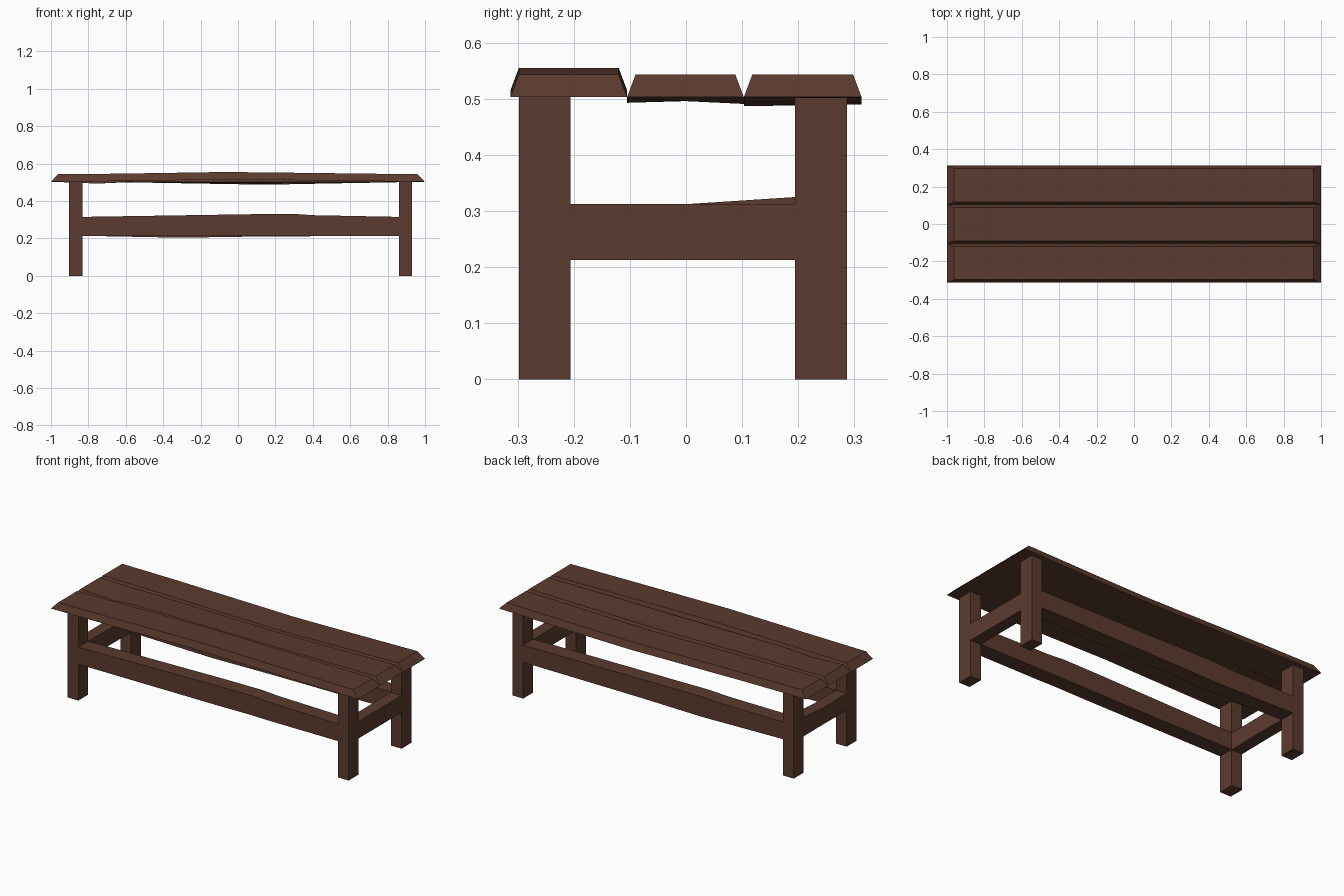
import bpy, bmesh

if "Cube" in bpy.data.objects:
    bpy.data.objects.remove(bpy.data.objects["Cube"])

wood = bpy.data.materials.new("dark brown wood")
wood.diffuse_color = (0.105, 0.044, 0.028, 1)
wood.use_nodes = True
wood.node_tree.nodes["Principled BSDF"].inputs["Base Color"].default_value = wood.diffuse_color


def loft(name, rings):
    """Closed beam through four-point cross-sections."""
    bm = bmesh.new()
    loops = [[bm.verts.new(p) for p in ring] for ring in rings]
    for a, b in zip(loops, loops[1:]):
        for i in range(4):
            j = (i + 1) % 4
            bm.faces.new((a[i], a[j], b[j], b[i]))
    bm.faces.new(loops[0])
    bm.faces.new(loops[-1])
    bmesh.ops.recalc_face_normals(bm, faces=bm.faces)
    mesh = bpy.data.meshes.new(name)
    bm.to_mesh(mesh)
    bm.free()
    mesh.materials.append(wood)
    obj = bpy.data.objects.new(name, mesh)
    bpy.context.collection.objects.link(obj)
    return obj


def plank(name, y0, y1, stations):
    """Seat board with bevelled top; stations are (x, z shift at y0, z shift at y1)."""
    rings = []
    for x, s0, s1 in stations:
        xt = max(-0.963, min(0.96, x))
        rings.append([(x, y0, 0.503 + s0), (x, y1, 0.503 + s1),
                      (xt, y1 - 0.015, 0.543 + s1), (xt, y0 + 0.015, 0.543 + s0)])
    loft(name, rings)


def rail(name, axis, a0, a1, stations):
    """Rough rail along x or y; stations are (position, bottom z, top z)."""
    rings = []
    for t, zb, zt in stations:
        ring = [(a0, zb), (a1, zb), (a1, zt), (a0, zt)]
        rings.append([(t, a, z) if axis == "x" else (a, t, z) for a, z in ring])
    loft(name, rings)


# seat planks, slightly warped
plank("front_seat_plank", -0.313, -0.105,
      [(-1, 0, 0), (-0.65, .003, .003), (-0.07, .012, .012), (0.3, .008, .008), (1, 0, 0)])
plank("middle_seat_plank", -0.105, 0.103,
      [(-1, 0, 0), (-0.75, -.010, -.004), (-0.6, 0, -.003), (0.15, -.002, -.012), (1, 0, 0)])
plank("back_seat_plank", 0.103, 0.313,
      [(-1, 0, 0), (-0.6, -.003, -.002), (0.15, -.016, -.013), (0.4, -.011, -.010), (1, 0, 0)])

# legs
left, right = (-0.903, -0.832), (0.86, 0.93)
front, back = (-0.298, -0.206), (0.194, 0.287)
for xn, xs in (("left", left), ("right", right)):
    for yn, ys in (("front", front), ("back", back)):
        rail(f"{yn}_{xn}_leg", "y", *xs, [(ys[0], 0, 0.505), (ys[1], 0, 0.505)])

# long rails between the legs
rail("front_rail", "x", *front,
     [(left[1], .214, .315), (0.05, .214, .329), (0.3, .216, .331), (0.4, .214, .324), (right[0], .214, .315)])
rail("back_rail", "x", *back,
     [(left[1], .214, .315), (-0.42, .206, .317), (-0.3, .204, .323), (0.1, .210, .320), (right[0], .214, .315)])

# short rails at the ends
rail("right_end_rail", "y", *right, [(front[1], .213, .313), (back[0], .213, .313)])
rail("left_end_rail", "y", *left,
     [(front[1], .213, .313), (0.01, .215, .313), (back[0], .214, .325)])
